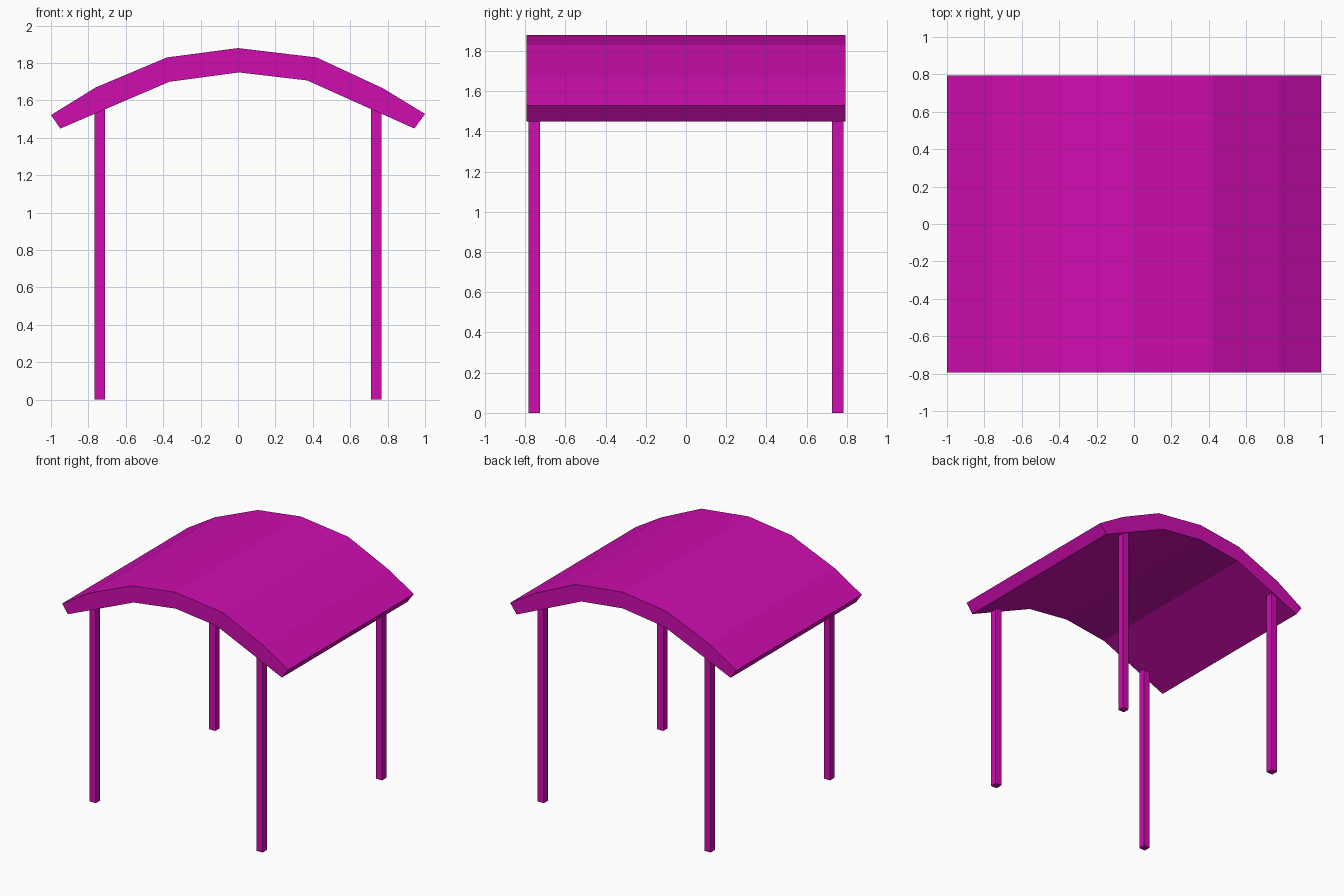
import bpy
import bmesh
from mathutils import Matrix, Vector

cube = bpy.data.objects.get("Cube")
if cube:
    bpy.data.objects.remove(cube, do_unlink=True)

# Single flat colour
magenta = bpy.data.materials.new("magenta")
magenta.use_nodes = True
colour = (0.62, 0.004, 0.43, 1.0)
magenta.diffuse_color = colour
magenta.node_tree.nodes["Principled BSDF"].inputs["Base Color"].default_value = colour


def add_object(name, bm):
    bmesh.ops.recalc_face_normals(bm, faces=bm.faces)
    mesh = bpy.data.meshes.new(name)
    bm.to_mesh(mesh)
    bm.free()
    mesh.materials.append(magenta)
    obj = bpy.data.objects.new(name, mesh)
    bpy.context.collection.objects.link(obj)
    return obj


# Arched roof: thick faceted profile extruded front to back
half_depth = 0.793
top_edge = [(-1.0, 1.522), (-0.76, 1.67), (-0.38, 1.83), (0.0, 1.88),
            (0.42, 1.83), (0.775, 1.665), (1.0, 1.528)]
under_edge = [(0.943, 1.45), (0.37, 1.707), (0.005, 1.75),
              (-0.367, 1.70), (-0.95, 1.45)]
bm = bmesh.new()
profile = bm.faces.new([bm.verts.new((x, -half_depth, z))
                        for x, z in top_edge + under_edge])
extruded = bmesh.ops.extrude_face_region(bm, geom=[profile], use_keep_orig=True)
moved = [v for v in extruded["geom"] if isinstance(v, bmesh.types.BMVert)]
bmesh.ops.translate(bm, verts=moved, vec=(0, 2 * half_depth, 0))
add_object("arched_roof", bm)

# Four square posts reaching into the roof
post_width, post_height = 0.056, 1.58
for side, x in (("right", -0.738), ("left", 0.738)):
    for end, y in (("front", -0.755), ("back", 0.755)):
        bm = bmesh.new()
        place = (Matrix.Translation((x, y, post_height / 2))
                 @ Matrix.Diagonal(Vector((post_width, post_width, post_height, 1))))
        bmesh.ops.create_cube(bm, size=1, matrix=place)
        add_object(f"{end}_{side}_post", bm)
